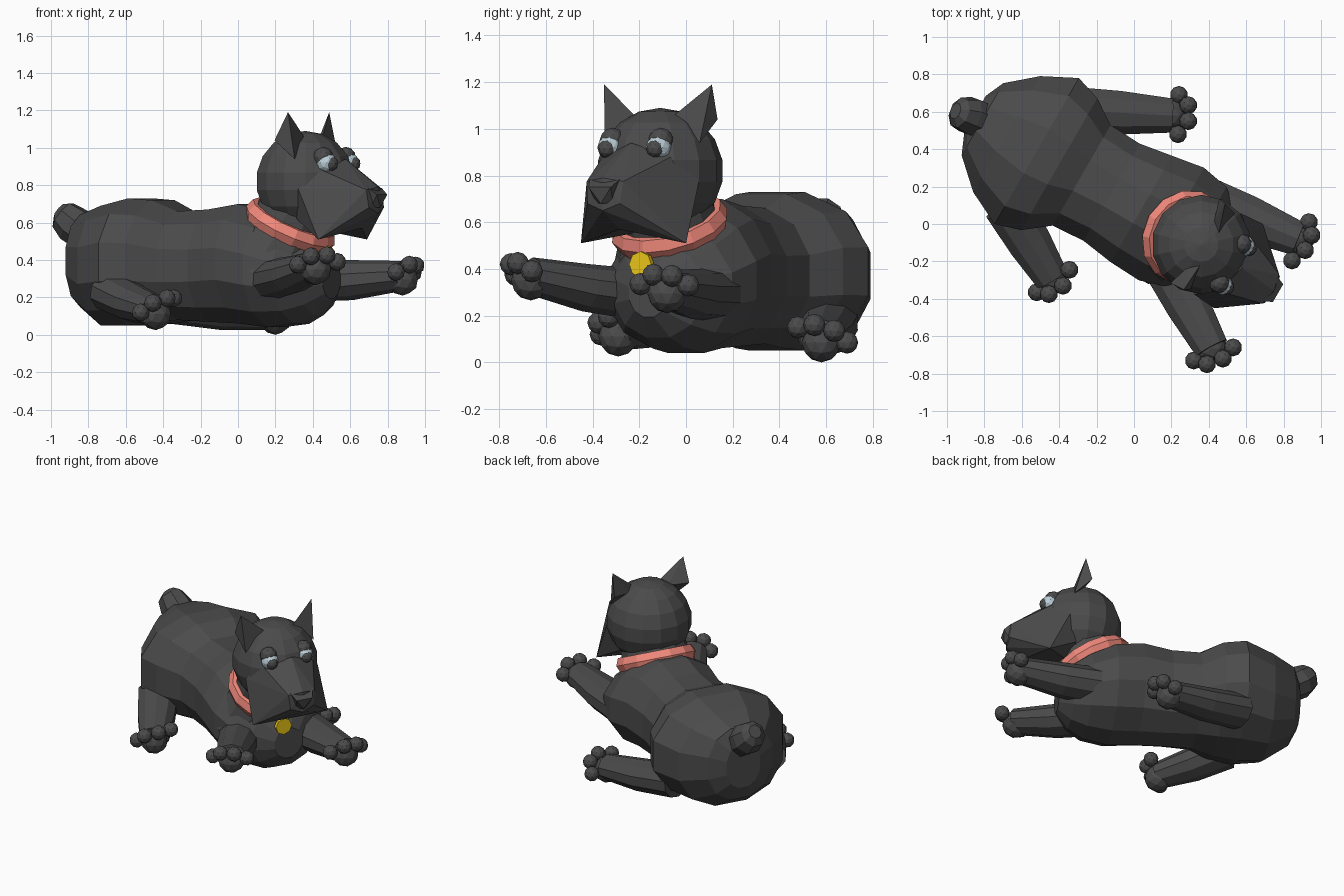
import bpy, bmesh, math
from mathutils import Vector, Matrix

if "Cube" in bpy.data.objects:
    bpy.data.objects.remove(bpy.data.objects["Cube"])

def material(name, r, g, b):
    m = bpy.data.materials.new(name)
    m.diffuse_color = (r, g, b, 1)
    m.use_nodes = True
    m.node_tree.nodes["Principled BSDF"].inputs["Base Color"].default_value = m.diffuse_color
    return m

FUR = material("dark_fur", 0.07, 0.07, 0.07)
RED = material("collar_red", 0.88, 0.25, 0.2)
GOLD = material("tag_gold", 0.85, 0.58, 0.01)
WHITE = material("eye_pale", 0.5, 0.62, 0.68)

def finish(name, bm, mat):
    bmesh.ops.recalc_face_normals(bm, faces=bm.faces[:])
    me = bpy.data.meshes.new(name)
    bm.to_mesh(me)
    bm.free()
    me.materials.append(mat)
    ob = bpy.data.objects.new(name, me)
    bpy.context.collection.objects.link(ob)
    return ob

# Body and head both point along H; S is the animal's left side
A = math.radians(-30)
H = Vector((math.cos(A), math.sin(A), 0))
S = Vector((-math.sin(A), math.cos(A), 0))
Z = Vector((0, 0, 1))
C = Vector((0.36, -0.11, 0.82))

def head_pt(h, s, z):
    p = C + H * h + S * s
    return Vector((p.x, p.y, z))

def loft(name, rings, n, mat=FUR):
    """rings: (centre, side axis, up axis, superellipse power)"""
    bm = bmesh.new()
    loops = []
    for c, u, v, p in rings:
        loop = []
        for i in range(n):
            a = 2 * math.pi * (i + 0.5) / n
            ca, sa = math.cos(a), math.sin(a)
            loop.append(bm.verts.new(c + u * math.copysign(abs(ca) ** p, ca)
                                     + v * math.copysign(abs(sa) ** p, sa)))
        loops.append(loop)
    for l0, l1 in zip(loops, loops[1:]):
        for i in range(n):
            j = (i + 1) % n
            bm.faces.new((l0[i], l0[j], l1[j], l1[i]))
    bm.faces.new(loops[0])
    bm.faces.new(loops[-1])
    return finish(name, bm, mat)

def tube(name, stations, n=10, wide=1.0):
    d = (Vector(stations[-1][0]) - Vector(stations[0][0])).normalized()
    u = d.cross(Z).normalized()
    v = u.cross(d)
    return loft(name, [(Vector(p), u * r * wide, v * r, 1) for p, r in stations], n)

def ball(name, loc, r, mat=FUR, sub=2):
    bm = bmesh.new()
    bmesh.ops.create_icosphere(bm, subdivisions=sub, radius=r,
                               matrix=Matrix.Translation(Vector(loc)))
    return finish(name, bm, mat)

def hull(name, pts, mat=FUR):
    bm = bmesh.new()
    for p in pts:
        bm.verts.new(p)
    res = bmesh.ops.convex_hull(bm, input=bm.verts[:])
    junk = {g for g in res["geom_interior"] if isinstance(g, bmesh.types.BMVert)}
    bmesh.ops.delete(bm, geom=list(junk), context='VERTS')
    return finish(name, bm, mat)

# Torso: x, y, half width, bottom z, top z, power
sections = [
    (-0.85, 0.585, 0.12, 0.24, 0.55, 0.9), (-0.81, 0.56, 0.23, 0.14, 0.65, 0.9),
    (-0.68, 0.48, 0.37, 0.04, 0.70, 0.9), (-0.52, 0.39, 0.465, 0.04, 0.74, 0.9),
    (-0.40, 0.32, 0.42, 0.05, 0.73, 0.9), (-0.28, 0.26, 0.32, 0.07, 0.67, 0.9),
    (-0.12, 0.17, 0.31, 0.06, 0.68, 0.95), (0.04, 0.08, 0.34, 0.05, 0.71, 1.0),
    (0.20, 0.00, 0.36, 0.03, 0.67, 1.0), (0.34, -0.07, 0.32, 0.05, 0.58, 1.0),
    (0.43, -0.12, 0.23, 0.10, 0.51, 1.0), (0.50, -0.16, 0.10, 0.19, 0.40, 1.0)]
loft("torso", [(Vector((x, y, (a + b) / 2)), S * w, Z * (b - a) / 2, p)
               for x, y, w, a, b, p in sections], 12)

# Neck
T = math.radians(27)
FWD = H * math.cos(T) - Z * math.sin(T)
UP = H * math.sin(T) + Z * math.cos(T)
K = Vector((0.28, -0.07, 0.585))
loft("neck", [(K - UP * 0.25, FWD * 0.27, S * 0.33, 1), (K - UP * 0.13, FWD * 0.255, S * 0.28, 1),
              (K, FWD * 0.22, S * 0.22, 1), (K + UP * 0.15, FWD * 0.2, S * 0.2, 1)], 12)

# Collar ring with a faceted section
bm = bmesh.new()
N, M = 14, 6
grid = []
for i in range(N):
    a = 2 * math.pi * i / N
    out = FWD * math.cos(a) + S * math.sin(a)
    grid.append([bm.verts.new(K + out * (0.218 + 0.04 * math.cos(2 * math.pi * j / M))
                              + UP * 0.055 * math.sin(2 * math.pi * j / M)) for j in range(M)])
for i in range(N):
    for j in range(M):
        i2, j2 = (i + 1) % N, (j + 1) % M
        bm.faces.new((grid[i][j], grid[i2][j], grid[i2][j2], grid[i][j2]))
finish("collar", bm, RED)

# Round tag hanging on the chest
bm = bmesh.new()
rot = H.to_track_quat('Z', 'Y').to_matrix().to_4x4()
bmesh.ops.create_cone(bm, cap_ends=True, segments=8, radius1=0.055, radius2=0.055, depth=0.025,
                      matrix=Matrix.Translation((0.48, -0.19, 0.42)) @ rot)
finish("collar_tag", bm, GOLD)

# Skull
bm = bmesh.new()
bmesh.ops.create_uvsphere(bm, u_segments=14, v_segments=9, radius=0.27,
                          matrix=Matrix.Translation(C))
finish("skull", bm, FUR)

# Muzzle halves with hanging jowls, ears and eyes on both sides
E = -0.02   # the snout swings slightly to the right
for side, k in (("left", 1), ("right", -1)):
    hull("muzzle_" + side, [head_pt(h, s * k + e, z) for h, s, z, e in (
        (0.25, 0, 0.94, 0), (0.20, 0.17, 0.88, 0), (0.10, 0.25, 0.78, 0), (0.23, 0.26, 0.51, 0),
        (0.44, 0.09, 0.775, E), (0.45, 0.08, 0.68, E), (0.46, 0, 0.79, E), (0.46, 0, 0.65, E),
        (0.35, 0, 0.57, 0), (0.05, 0, 0.57, 0), (0.05, 0.18, 0.62, 0))])
    hull("ear_" + side, [head_pt(h, s * k, z) for h, s, z in (
        (0.02 - 0.02 * k, 0.255, 1.19), (0.05, 0.10, 1.06), (0.07, 0.235, 0.94),
        (-0.04, 0.26, 1.04), (0.0, 0.13, 1.03))])
    # eyeball, lid and pupil
    ball("eye_" + side, head_pt(0.205, 0.12 * k - 0.01, 0.92), 0.055, WHITE)
    ball("eyelid_" + side, head_pt(0.185, 0.12 * k - 0.01, 0.95), 0.055, FUR)
    ball("pupil_" + side, head_pt(0.232, 0.12 * k - 0.01, 0.915), 0.04, FUR)

# Nose
hull("nose", [head_pt(h, s + E, z) for h, s, z in (
    (0.44, -0.075, 0.785), (0.44, 0.075, 0.785), (0.485, -0.055, 0.75), (0.485, 0.055, 0.75),
    (0.475, 0, 0.68), (0.44, -0.04, 0.68), (0.44, 0.04, 0.68))])

# Legs: hip, hip radius, pad and four toes each
legs = {
    "front_leg_left": ((0.34, 0.14, 0.29), 0.115, (0.88, -0.08, 0.295),
                       [(0.935, 0.01, 0.33), (0.95, -0.06, 0.37), (0.915, -0.14, 0.375), (0.845, -0.195, 0.335)]),
    "front_leg_right": ((0.16, -0.2, 0.29), 0.11, (0.415, -0.665, 0.35),
                        [(0.32, -0.73, 0.375), (0.39, -0.75, 0.42), (0.475, -0.72, 0.425), (0.53, -0.66, 0.39)]),
    "rear_leg_left": ((-0.36, 0.61, 0.17), 0.11, (0.2, 0.58, 0.085),
                      [(0.24, 0.69, 0.085), (0.29, 0.635, 0.135), (0.29, 0.55, 0.16), (0.235, 0.48, 0.15)]),
    "rear_leg_right": ((-0.68, 0.1, 0.23), 0.11, (-0.44, -0.29, 0.11),
                       [(-0.52, -0.365, 0.12), (-0.455, -0.375, 0.17), (-0.38, -0.33, 0.195), (-0.345, -0.245, 0.195)])}
for name, (hip, r, pad, toes) in legs.items():
    a, b = Vector(hip), Vector(pad)
    tube(name, [(a, r), (a.lerp(b, 0.5), r * 0.93), (b + Vector((0, 0, 0.02)), 0.08)], wide=1.2)
    ball(name + "_pad", pad, 0.085)
    for i, t in enumerate(toes):
        ball("%s_toe_%d" % (name, i + 1), t, 0.048)

# Stub tail
tube("tail", [((-0.78, 0.54, 0.52), 0.10), ((-0.88, 0.58, 0.59), 0.105),
              ((-0.935, 0.595, 0.64), 0.085), ((-0.955, 0.605, 0.665), 0.045)], 8)
